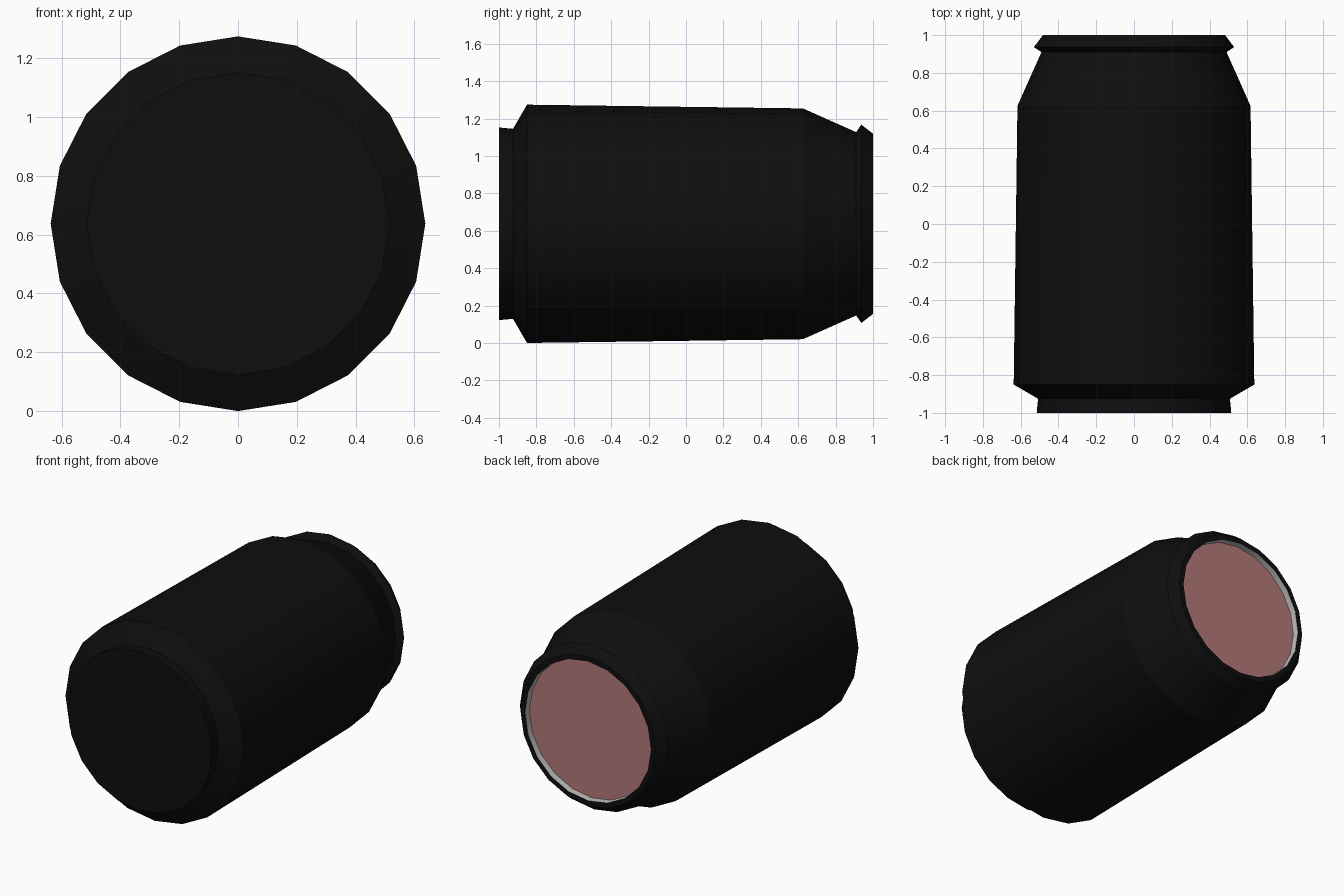
import bpy
import bmesh
from math import sin, cos, pi, radians

cube = bpy.data.objects.get("Cube")
if cube:
    bpy.data.objects.remove(cube, do_unlink=True)

SIDES = 20
AXIS_Z = 0.637


def make_material(name, color):
    mat = bpy.data.materials.new(name)
    mat.use_nodes = True
    mat.diffuse_color = (*color, 1)
    bsdf = next(n for n in mat.node_tree.nodes if n.type == 'BSDF_PRINCIPLED')
    bsdf.inputs["Base Color"].default_value = (*color, 1)
    return mat


def lathe(name, profile, mat, cap_front=False, cap_back=False):
    """Spin (y, radius) points around the lengthwise axis."""
    bm = bmesh.new()
    rings = []
    for y, r in profile:
        angles = [2 * pi * k / SIDES for k in range(SIDES)]
        rings.append([bm.verts.new((r * sin(a), y, AXIS_Z + r * cos(a))) for a in angles])
    for low, high in zip(rings, rings[1:]):
        for k in range(SIDES):
            n = (k + 1) % SIDES
            bm.faces.new((low[k], low[n], high[n], high[k]))
    if cap_front:
        bm.faces.new(rings[0][::-1])
    if cap_back:
        bm.faces.new(rings[-1])
    mesh = bpy.data.meshes.new(name)
    bm.to_mesh(mesh)
    bm.free()
    mesh.materials.append(mat)
    obj = bpy.data.objects.new(name, mesh)
    bpy.context.collection.objects.link(obj)
    bpy.ops.object.select_all(action='DESELECT')
    obj.select_set(True)
    bpy.context.view_layer.objects.active = obj
    bpy.ops.object.shade_smooth_by_angle(angle=radians(20))
    return obj


black = make_material("black", (0.0045, 0.0045, 0.0045))
silver = make_material("silver", (0.5, 0.5, 0.5))
pink = make_material("dusty pink", (0.45, 0.19, 0.19))

RIM, RECESS, OPENING = 1.0, 0.96, 0.45

# Can shell: foot, flare, tapering body, shoulder, lip and flat rim
lathe("can_body", [(-1, 0.515), (-0.925, 0.508), (-0.85, 0.637), (0.625, 0.617),
                   (0.91, 0.49), (0.937, 0.53), (RIM, 0.482), (RIM, OPENING)],
      black, cap_front=True)

# Inner wall of the recessed end
lathe("rim_inner_wall", [(RIM, OPENING), (RECESS, OPENING - 0.003)], silver)

# Recessed end panel
lathe("end_panel", [(RECESS, OPENING - 0.003)], pink, cap_back=True)
